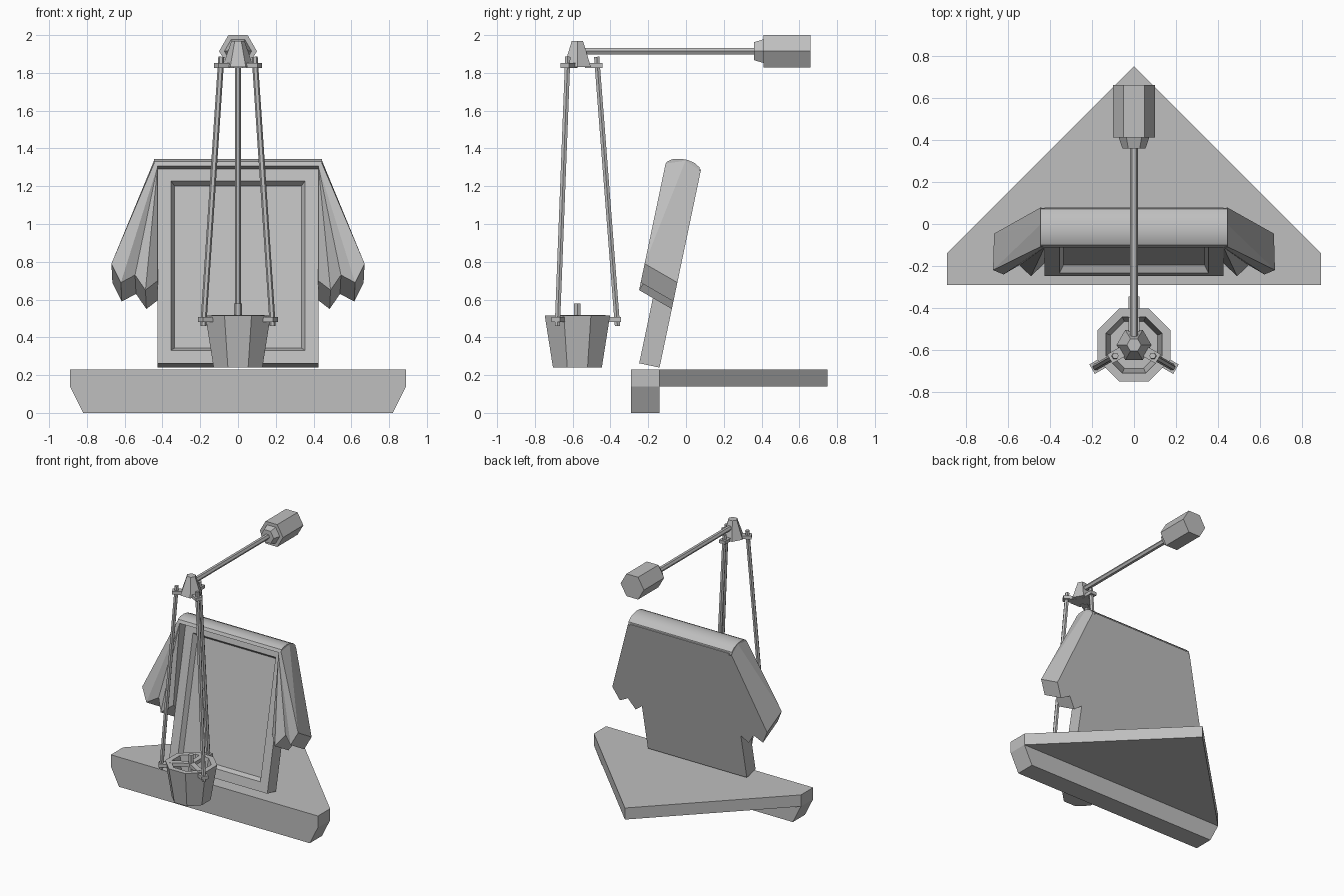
import bpy
import bmesh
import math
from mathutils import Vector

default_cube = bpy.data.objects.get("Cube")
if default_cube:
    bpy.data.objects.remove(default_cube, do_unlink=True)

grey = bpy.data.materials.new("plain grey")
grey.use_nodes = True
grey.diffuse_color = (0.52, 0.52, 0.52, 1)
grey.node_tree.nodes["Principled BSDF"].inputs["Base Color"].default_value = (0.52, 0.52, 0.52, 1)


def add_object(name, mesh_builder):
    """Make a grey, flat shaded object from a bmesh."""
    bmesh.ops.recalc_face_normals(mesh_builder, faces=mesh_builder.faces)
    mesh = bpy.data.meshes.new(name)
    mesh_builder.to_mesh(mesh)
    mesh_builder.free()
    mesh.materials.append(grey)
    part = bpy.data.objects.new(name, mesh)
    bpy.context.collection.objects.link(part)
    return part


def loft(name, rings, capped=True):
    """Bridge rings of points in order and close both ends."""
    builder = bmesh.new()
    loops = [[builder.verts.new(point) for point in ring] for ring in rings]
    count = len(loops[0])
    for lower, upper in zip(loops, loops[1:]):
        for i in range(count):
            j = (i + 1) % count
            builder.faces.new((lower[i], lower[j], upper[j], upper[i]))
    if capped:
        builder.faces.new(loops[0])
        builder.faces.new(loops[-1])
    return add_object(name, builder)


def polygon(center, axis, radius, sides, turn=0.0):
    """Regular polygon around a point, facing along an axis."""
    axis = Vector(axis).normalized()
    side = Vector((1, 0, 0))
    side = (side - axis * side.dot(axis)).normalized()
    other = axis.cross(side)
    angles = [turn + math.tau * i / sides for i in range(sides)]
    return [Vector(center) + (side * math.cos(a) + other * math.sin(a)) * radius for a in angles]


def rod(name, start, end, radius, sides=6):
    axis = Vector(end) - Vector(start)
    return loft(name, [polygon(p, axis, radius, sides) for p in (start, end)])


# Base: front beam with clipped lower corners, and a triangular slab behind it
beam = [(-0.89, 0.23), (-0.89, 0.14), (-0.82, 0), (0.82, 0), (0.89, 0.14), (0.89, 0.23)]
loft("base_beam", [[(x, y, z) for x, z in beam] for y in (-0.29, -0.14)])
slab = [(-0.89, -0.14), (0.89, -0.14), (0, 0.75)]
loft("base_slab", [[(x, y, z) for x, y in slab] for z in (0.14, 0.23)])

# Leaning board coordinates: depth runs backwards, height runs up the slope
SIN, COS = 0.205, 0.979


def lean(x, depth, height):
    return Vector((x, -0.14 + COS * depth + SIN * height, 0.24 - SIN * depth + COS * height))


def lean_at(x, depth, z):
    return lean(x, depth, (z - 0.24 + SIN * depth) / COS)


def panel_ring(half_width, bottom, top, depth):
    corners = [(-1, bottom), (1, bottom), (1, top), (-1, top)]
    return [lean(s * half_width, depth, h) for s, h in corners]


# Board with a framed, recessed panel
loft("framed_board", [
    panel_ring(0.425, 0, 1.07, 0),
    panel_ring(0.425, 0, 1.07, -0.11),
    panel_ring(0.355, 0.07, 0.985, -0.11),
    panel_ring(0.335, 0.09, 0.965, -0.075),
])

# Rounded cloth roll over the top edge
roll = [(-0.19, 1.05), (-0.185, 1.075), (-0.16, 1.093), (-0.12, 1.104), (-0.08, 1.106),
        (-0.04, 1.098), (-0.01, 1.08), (0, 1.05)]
cloth_top = loft("cloth_top", [[lean(x, d, h) for d, h in roll] for x in (-0.445, 0.445)])
bpy.ops.object.select_all(action="DESELECT")
cloth_top.select_set(True)
bpy.context.view_layer.objects.active = cloth_top
bpy.ops.object.shade_smooth_by_angle(angle=math.radians(30))

# Hanging cloth sides, pleated with a toothed hem
hem = [(0.425, -0.14, 0.70), (0.49, -0.19, 0.65), (0.545, -0.155, 0.73),
       (0.62, -0.19, 0.69), (0.67, -0.19, 0.79)]
for side, label in ((1, "left"), (-1, "right")):
    builder = bmesh.new()

    def vertex(x, depth, z):
        return builder.verts.new(lean_at(side * x, depth, z))

    front = [vertex(*point) for point in hem]
    back = [vertex(x - 0.005, 0, z - 0.10) for x, depth, z in hem]
    tops = []
    for lower, depth, z in ((front, -0.19, 1.31), (back, 0, 1.27)):
        inner, outer = vertex(0.425, depth, z), vertex(0.445, depth, z + 0.01)
        tops.append((inner, outer))
        for i in range(len(lower) - 1):
            builder.faces.new((inner, lower[i], lower[i + 1]))
        builder.faces.new((inner, lower[-1], outer))
    ridge = vertex(0.445, -0.09, 1.335)
    (front_in, front_out), (back_in, back_out) = tops
    for i in range(len(hem) - 1):
        builder.faces.new((front[i], front[i + 1], back[i + 1], back[i]))
    builder.faces.new((front_out, front[-1], ridge))
    builder.faces.new((ridge, front[-1], back[-1]))
    builder.faces.new((ridge, back[-1], back_out))
    builder.faces.new((front_in, front_out, ridge, back_out, back_in))
    builder.faces.new((front_in, front[0], back[0], back_in))
    add_object(label + "_cloth_side", builder)

# Boom with a hexagonal counterweight
BOOM_Z, HANG_Y = 1.915, -0.575
rod("boom", (0, HANG_Y + 0.02, BOOM_Z), (0, 0.37, BOOM_Z), 0.02)
weight = [(0.36, 0.055), (0.41, 0.072), (0.41, 0.10), (0.66, 0.10)]
loft("counterweight", [polygon((0, y, BOOM_Z), (0, 1, 0), r, 6) for y, r in weight])

# Hexagonal hanger head
head = [(1.83, 0.083), (1.97, 0.034)]
loft("hanger_head", [polygon((0, HANG_Y, z), (0, 0, 1), r, 6) for z, r in head])

# Open eight-sided bucket
EIGHTH = math.pi / 8
bucket = [(0.24, 0.14), (0.515, 0.187), (0.515, 0.145), (0.36, 0.12)]
loft("bucket", [polygon((0, HANG_Y, z), (0, 0, 1), r, 8, EIGHTH) for z, r in bucket])
rod("bucket_pin", (0, HANG_Y, 0.36), (0, HANG_Y, 0.58), 0.02)


def around(angle, radius, z, sideways=0.0):
    c, s = math.cos(angle), math.sin(angle)
    return Vector((c * radius - s * sideways, HANG_Y + s * radius + c * sideways, z))


def radial_bar(name, angle, inner, outer, bottom, top, half_width):
    corners = [(inner, -1), (outer, -1), (outer, 1), (inner, 1)]
    loft(name, [[around(angle, r, z, s * half_width) for r, s in corners] for z in (bottom, top)])


# Three hanging rods with their lugs and the spokes inside the bucket
for label, degrees in (("back", 90), ("right", 210), ("left", 330)):
    angle = math.radians(degrees)
    rod(label + "_rod", around(angle, 0.212, 0.46), around(angle, 0.102, 1.885), 0.016)
    radial_bar(label + "_top_lug", angle, 0.04, 0.133, 1.827, 1.852, 0.025)
    radial_bar(label + "_bottom_lug", angle, 0.14, 0.23, 0.48, 0.507, 0.026)
    radial_bar(label + "_spoke", angle, 0, 0.15, 0.49, 0.518, 0.02)
